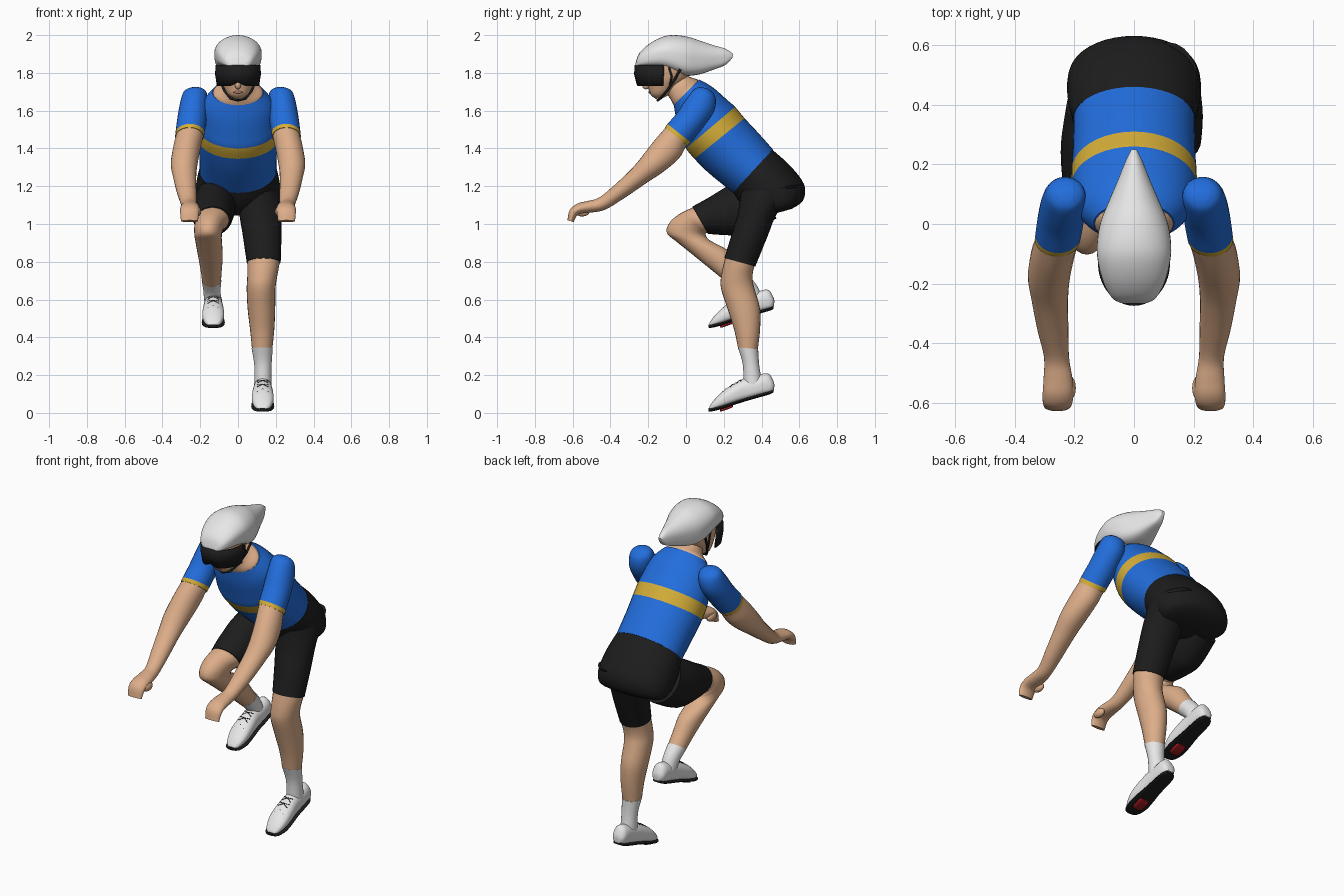
import bpy, bmesh, math
from mathutils import Vector


def material(name, rgb):
    m = bpy.data.materials.new(name)
    m.diffuse_color = (*rgb, 1)
    return m


BLUE = material("jersey blue", (0.016, 0.155, 0.72))
YELLOW = material("trim yellow", (0.66, 0.42, 0.04))
SKIN = material("skin", (0.72, 0.42, 0.25))
BLACK = material("black fabric", (0.012, 0.012, 0.012))
WHITE = material("white", (0.8, 0.8, 0.8))
RED = material("cleat red", (0.35, 0.01, 0.015))
LIPS = material("lips", (0.55, 0.25, 0.17))


def finish(name, bm, mats):
    bmesh.ops.recalc_face_normals(bm, faces=bm.faces)
    me = bpy.data.meshes.new(name)
    bm.to_mesh(me)
    bm.free()
    for m in mats:
        me.materials.append(m)
    ob = bpy.data.objects.new(name, me)
    bpy.context.collection.objects.link(ob)
    return ob


def catmull(a, b, c, d, t):
    return [0.5 * (2 * q + (r - p) * t + (2 * p - 5 * q + 4 * r - s) * t * t
                   + (3 * q - p - 3 * r + s) * t ** 3) for p, q, r, s in zip(a, b, c, d)]


def loft(name, rings, mats, seg_mat=None, side=1, lift=0, square=1.0, n=24, sub=4):
    """Smooth skin over rings (y1, z1, y2, z2, centre_x, half_width).
    The two yz points are opposite ends of an oval; square < 1 boxes its first half."""
    fine, idx = [], []
    for i in range(len(rings) - 1):
        a, d = rings[max(i - 1, 0)], rings[min(i + 2, len(rings) - 1)]
        for k in range(sub):
            fine.append(catmull(a, rings[i], rings[i + 1], d, k / sub))
            idx.append(seg_mat[i] if seg_mat else 0)
    fine.append(rings[-1])
    bm = bmesh.new()
    loops = []
    for y1, z1, y2, z2, cx, rx in fine:
        mid = Vector((cx * side, (y1 + y2) / 2, (z1 + z2) / 2 + lift))
        half = Vector((0, (y2 - y1) / 2, (z2 - z1) / 2))
        row = []
        for j in range(n):
            c, s = math.cos(math.tau * j / n), math.sin(math.tau * j / n)
            e = square if s < 0 else 1
            c = math.copysign(abs(c) ** e, c)
            s = math.copysign(abs(s) ** e, s)
            row.append(bm.verts.new(mid + Vector((rx * c, 0, 0)) + half * s))
        loops.append(row)
    for i in range(len(loops) - 1):
        for j in range(n):
            k = (j + 1) % n
            f = bm.faces.new((loops[i][j], loops[i][k], loops[i + 1][k], loops[i + 1][j]))
            f.material_index = idx[i]
    for row, m in ((loops[0], idx[0]), (loops[-1], idx[-1])):
        bm.faces.new(row).material_index = m
    return finish(name, bm, mats)


def cord(name, paths, radius, mat):
    cu = bpy.data.curves.new(name, 'CURVE')
    cu.dimensions = '3D'
    cu.bevel_depth = radius
    cu.bevel_resolution = 1
    for pts in paths:
        sp = cu.splines.new('POLY')
        sp.points.add(len(pts) - 1)
        for p, co in zip(sp.points, pts):
            p.co = (*co, 1)
    cu.materials.append(mat)
    ob = bpy.data.objects.new(name, cu)
    bpy.context.collection.objects.link(ob)


def ball(name, loc, scale, mat):
    bm = bmesh.new()
    bmesh.ops.create_uvsphere(bm, u_segments=16, v_segments=10, radius=1)
    for v in bm.verts:
        v.co = Vector([c * s + l for c, s, l in zip(v.co, scale, loc)])
    finish(name, bm, [mat])


# Torso: jersey with a yellow chest band
loft("jersey", [(-.065, 1.63, .07, 1.765, 0, .135), (-.05, 1.55, .14, 1.725, 0, .185),
                (-.02, 1.455, .22, 1.655, 0, .205), (0, 1.40, .26, 1.62, 0, .21),
                (.045, 1.345, .31, 1.56, 0, .21), (.12, 1.27, .38, 1.485, 0, .205),
                (.25, 1.165, .46, 1.395, 0, .203)],
     [BLUE, YELLOW], [0, 0, 0, 1, 0, 0], n=40)
# Shorts seat
loft("shorts_seat", [(.25, 1.168, .457, 1.393, 0, .206), (.29, 1.11, .55, 1.31, 0, .222),
                     (.35, 1.06, .625, 1.21, 0, .222), (.42, 1.045, .62, 1.125, 0, .195),
                     (.47, 1.055, .56, 1.08, 0, .12)], [BLACK], n=40)
# Straight leg (x positive)
loft("straight_leg_shorts", [(.29, 1.17, .61, 1.21, .113, .11), (.275, 1.06, .49, 1.07, .118, .112),
                             (.24, .94, .43, .93, .128, .102), (.203, .82, .367, .775, .136, .09)], [BLACK])
loft("straight_leg", [(.23, .9, .40, .87, .132, .085), (.207, .82, .362, .777, .135, .085),
                      (.187, .73, .352, .71, .128, .079), (.185, .66, .365, .65, .122, .076),
                      (.22, .55, .392, .55, .124, .073), (.255, .44, .392, .44, .128, .064),
                      (.275, .345, .38, .335, .128, .054)], [SKIN])
loft("straight_leg_sock", [(.274, .347, .382, .337, .128, .056), (.30, .26, .388, .25, .132, .046),
                           (.305, .15, .405, .15, .132, .045)], [WHITE])
# Bent leg (x negative)
loft("bent_leg_shorts", [(.31, 1.24, .48, 1.03, -.115, .112), (.22, 1.2, .32, .945, -.132, .113),
                         (.12, 1.14, .2, .942, -.135, .106), (.033, 1.092, .116, .948, -.132, .093)], [BLACK])
loft("bent_leg", [(.12, 1.12, .2, .96, -.133, .088), (.035, 1.087, .112, .953, -.135, .087),
                  (-.04, 1.05, .105, .94, -.15, .08), (-.092, 1.0, .11, .93, -.157, .075),
                  (-.1, .95, .125, .915, -.158, .072), (-.055, .91, .15, .90, -.155, .07),
                  (.02, .85, .19, .88, -.15, .068), (.1, .785, .235, .85, -.145, .064),
                  (.18, .72, .28, .79, -.142, .056), (.245, .665, .325, .73, -.14, .05)], [SKIN])
loft("bent_leg_sock", [(.243, .667, .327, .732, -.14, .052), (.29, .625, .375, .675, -.138, .046),
                       (.315, .58, .41, .60, -.134, .045)], [WHITE])

# Shoes: upper, sole, cleat and laces on both feet
SHOE = [(.122, .02, .125, .035, .131, .02), (.14, .02, .15, .07, .131, .042),
        (.19, .032, .195, .115, .131, .057), (.25, .052, .245, .15, .131, .056),
        (.30, .068, .30, .18, .131, .05), (.34, .08, .35, .19, .131, .047),
        (.40, .097, .43, .21, .131, .045), (.445, .11, .46, .175, .131, .038),
        (.466, .12, .468, .15, .131, .02)]
SOLE = [(y - .002, z - .012, y - .004, z + .006, cx, rx + .003) for y, z, _, _, cx, rx in SHOE]
for label, side, lift in (("straight", 1, 0), ("bent", -1, .443)):
    loft(label + "_shoe", SHOE, [WHITE], side=side, lift=lift, square=.55)
    loft(label + "_sole", SOLE, [BLACK], side=side, lift=lift, square=.5)
    loft(label + "_cleat", [(.18, .008, .178, .024, .131, .025), (.19, .008, .187, .026, .131, .032),
                            (.24, .026, .237, .044, .131, .032), (.25, .033, .247, .047, .131, .025)],
         [RED], side=side, lift=lift, square=.4, sub=1)
    paths = []
    for y, z in ((.20, .119), (.235, .145), (.27, .165)):
        for s in (-1, 1):
            paths.append([(side * .131 + s * .03, y, z - .008 + lift),
                          (side * .131, y + .012, z + .007 + lift),
                          (side * .131 - s * .03, y + .022, z + .004 + lift)])
    cord(label + "_laces", paths, .0025, BLACK)

# Arms: sleeve with cuff, bare arm and closed hand
for label, s in (("left", 1), ("right", -1)):
    loft(label + "_sleeve", [(.08, 1.725, .12, 1.715, .225, .03), (.045, 1.715, .155, 1.675, .228, .062),
                             (0, 1.66, .15, 1.60, .235, .074), (-.05, 1.585, .09, 1.51, .245, .078),
                             (-.098, 1.53, .025, 1.432, .254, .077), (-.11, 1.512, .008, 1.413, .257, .076)],
         [BLUE, YELLOW], [0, 0, 0, 0, 1], side=s)
    loft(label + "_arm", [(-.07, 1.55, .04, 1.46, .25, .07), (-.108, 1.51, .003, 1.417, .257, .072),
                          (-.165, 1.445, -.035, 1.35, .272, .073), (-.235, 1.355, -.115, 1.28, .285, .071),
                          (-.29, 1.29, -.205, 1.22, .283, .062), (-.38, 1.205, -.33, 1.135, .272, .052),
                          (-.46, 1.14, -.43, 1.075, .26, .042), (-.52, 1.122, -.51, 1.06, .255, .048),
                          (-.575, 1.108, -.55, 1.056, .255, .051), (-.615, 1.075, -.577, 1.045, .256, .05),
                          (-.628, 1.02, -.595, 1.01, .257, .045)], [SKIN], side=s)
    ball(label + "_thumb", (.215 * s, -.55, 1.065), (.02, .04, .025), SKIN)

# Neck and head
loft("neck", [(-.055, 1.61, .075, 1.74, 0, .13), (-.068, 1.634, .062, 1.764, 0, .13),
              (-.085, 1.665, .03, 1.775, 0, .085), (-.11, 1.70, 0, 1.79, 0, .062),
              (-.14, 1.76, 0, 1.81, 0, .062)], [SKIN])
loft("head", [(-.16, 1.662, -.12, 1.668, 0, .025), (-.188, 1.685, -.08, 1.69, 0, .055),
              (-.2, 1.725, -.03, 1.735, 0, .078), (-.213, 1.78, .01, 1.78, 0, .095),
              (-.215, 1.85, .01, 1.85, 0, .098), (-.16, 1.93, -.03, 1.93, 0, .06)], [SKIN])
ball("nose", (0, -.212, 1.735), (.016, .02, .022), SKIN)
ball("mouth", (0, -.19, 1.698), (.026, .009, .007), LIPS)

# Teardrop helmet with chin straps
loft("helmet", [(-.268, 1.835, -.266, 1.855, 0, .035), (-.252, 1.83, -.247, 1.905, 0, .072),
                (-.2, 1.83, -.19, 1.957, 0, .103), (-.12, 1.825, -.12, 1.992, 0, .122),
                (-.06, 1.805, -.06, 2.0, 0, .124), (.0, 1.785, .015, 1.99, 0, .112),
                (.07, 1.792, .08, 1.968, 0, .085), (.14, 1.815, .15, 1.945, 0, .055),
                (.21, 1.843, .21, 1.927, 0, .029), (.245, 1.88, .25, 1.9, 0, .01)],
     [WHITE], square=.6, n=36)
cord("chin_strap", [[(s * .108, -.03, 1.82), (s * .098, -.06, 1.765), (s * .072, -.1, 1.705),
                     (s * .04, -.135, 1.665), (0, -.15, 1.655)] for s in (-1, 1)], .007, BLACK)
cord("rear_strap", [[(s * .1, -.09, 1.83), (s * .1, -.075, 1.78), (s * .085, -.085, 1.735)]
                    for s in (-1, 1)], .006, BLACK)

# Wraparound visor, notched over the nose
bm = bmesh.new()
cols = []
for i in range(25):
    a = math.radians(-95 + 190 * i / 24)
    low = 1.73 + .02 * max(0, 1 - abs(a) / .35)
    cols.append([bm.verts.new((r * math.sin(a), -.13 - r * 1.2 * math.cos(a), z))
                 for z, r in ((low, .108), (1.79, .117), (1.842, .116))])
for p, q in zip(cols, cols[1:]):
    for k in range(2):
        bm.faces.new((p[k], q[k], q[k + 1], p[k + 1]))
visor = finish("visor", bm, [BLACK])
mod = visor.modifiers.new("thickness", 'SOLIDIFY')
mod.thickness = .008
mod.offset = 0

# Smooth shading with sharp edges kept
for ob in bpy.data.objects:
    if ob.type == 'MESH':
        ob.select_set(True)
        bpy.context.view_layer.objects.active = ob
bpy.ops.object.shade_smooth_by_angle(angle=math.radians(40))
